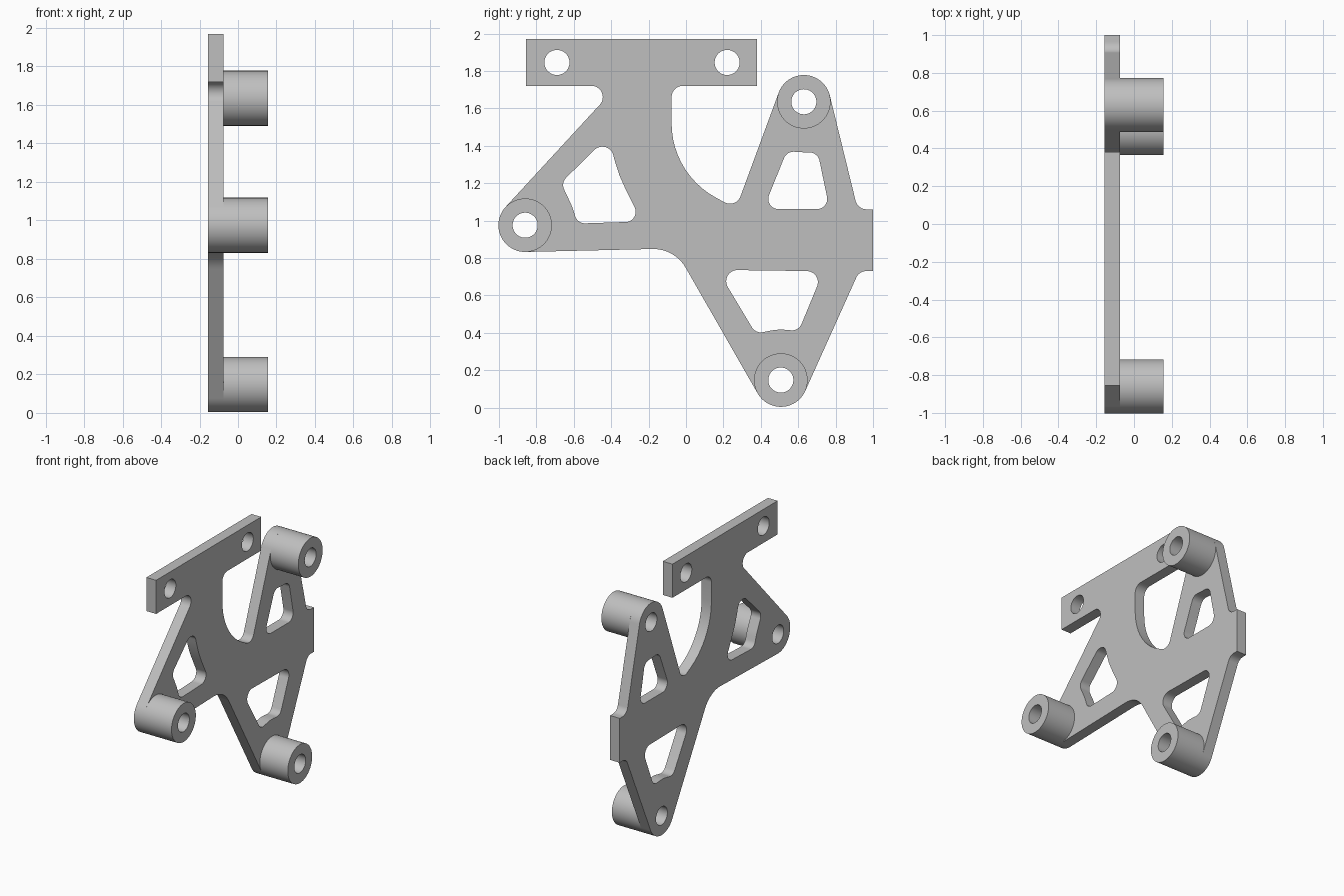
import bpy, bmesh, math
from mathutils import Matrix

cube = bpy.data.objects.get("Cube")
if cube:
    bpy.data.objects.remove(cube, do_unlink=True)

grey = bpy.data.materials.new("plain grey")
grey.use_nodes = True
COLOUR = (0.52, 0.52, 0.52, 1)
grey.diffuse_color = COLOUR
grey.node_tree.nodes["Principled BSDF"].inputs["Base Color"].default_value = COLOUR

BACK, FACE, FRONT = -0.155, -0.075, 0.155      # x levels of plate and bosses
BOSS_R, BORE_R, CLEARANCE = 0.143, 0.067, 0.27
FILLET = 0.06
STEP = math.radians(6)


def belt(discs):
    """Closed outline of tangent lines round discs (y, z, radius), counterclockwise.
    Negative radius: the outline passes the disc on its inner side (concave)."""
    count = len(discs)
    normals = []
    for i, (y, z, r) in enumerate(discs):
        y2, z2, r2 = discs[(i + 1) % count]
        dy, dz = y2 - y, z2 - z
        ratio = max(-1, min(1, (r - r2) / math.hypot(dy, dz)))
        normals.append(math.atan2(dz, dy) - math.acos(ratio))
    points = []
    for i, (y, z, r) in enumerate(discs):
        if r == 0:
            points.append((y, z))
            continue
        start, sign = normals[i - 1], math.copysign(1, r)
        sweep = (sign * (normals[i] - start)) % math.tau
        if sweep > 6:
            sweep = 0
        steps = max(1, math.ceil(sweep / STEP))
        for k in range(steps + 1):
            a = start + sign * sweep * k / steps
            points.append((y + r * math.cos(a), z + r * math.sin(a)))
    return points


def circle(centre, r, sides=64):
    return [(centre[0] + r * math.cos(math.tau * k / sides),
             centre[1] + r * math.sin(math.tau * k / sides)) for k in range(sides)]


def extrude_profile(name, loops, x0, x1):
    """Fill the loops (outline plus holes) and extrude between two x levels."""
    curve = bpy.data.curves.new(name, "CURVE")
    curve.dimensions = "2D"
    curve.fill_mode = "BOTH"
    curve.extrude = (x1 - x0) / 2
    for loop in loops:
        spline = curve.splines.new("POLY")
        spline.points.add(len(loop) - 1)
        for point, (y, z) in zip(spline.points, loop):
            point.co = (y, z, 0, 1)
        spline.use_cyclic_u = True
    obj = bpy.data.objects.new(name, curve)
    bpy.context.collection.objects.link(obj)
    bpy.ops.object.select_all(action="DESELECT")
    obj.select_set(True)
    bpy.context.view_layer.objects.active = obj
    bpy.ops.object.convert(target="MESH")
    obj = bpy.context.view_layer.objects.active
    mesh = obj.data
    # profile plane becomes the y-z plane
    turn = Matrix(((0, 0, 1, (x0 + x1) / 2), (1, 0, 0, 0), (0, 1, 0, 0), (0, 0, 0, 1)))
    mesh.transform(turn)
    bm = bmesh.new()
    bm.from_mesh(mesh)
    bmesh.ops.remove_doubles(bm, verts=bm.verts, dist=0.0002)
    bmesh.ops.recalc_face_normals(bm, faces=bm.faces)
    bm.to_mesh(mesh)
    bm.free()
    mesh.materials.clear()
    mesh.materials.append(grey)
    bpy.ops.object.shade_smooth_by_angle(angle=math.radians(30))
    return obj


# Boss and bolt positions (y, z)
rear_low = (0.507, 0.147)
rear_high = (0.63, 1.635)
front_mid = (-0.86, 0.975)
bosses = {"lower_boss": rear_low, "upper_boss": rear_high, "front_boss": front_mid}
bar_holes = [(-0.69, 1.845), (0.22, 1.845)]
scoop = (0.375, 1.52)                            # centre of the large round cutout

# Plate outline
outline = belt([
    (-0.855, 1.97, 0), (-0.855, 1.72, 0),
    (-0.505, 1.66, -FILLET),
    (*front_mid, BOSS_R),
    (-0.175, 0.648, -0.2),
    (*rear_low, BOSS_R),
    (0.965, 0.67, -FILLET), (1, 0.73, 0), (1, 1.06, 0), (0.965, 1.12, -FILLET),
    (*rear_high, BOSS_R),
    (0.235, 1.15, -FILLET),
    (*scoop, -0.452),
    (-0.017, 1.66, -FILLET),
    (0.38, 1.72, 0), (0.38, 1.97, 0),
])

# Lightening windows, each curving round its neighbouring boss
R = 0.055
front_window = belt([
    (-0.447, 1.335, FILLET), (-0.602, 1.19, R), (*front_mid, -CLEARANCE),
    (-0.54, 1.04, R), (-0.324, 1.047, R), (*scoop, -0.782),
])
upper_window = belt([
    (0.575, 1.313, R), (0.495, 1.116, R), (0.70, 1.116, R),
    (0.66, 1.309, R), (*rear_high, -CLEARANCE),
])
lower_window = belt([
    (0.275, 0.675, FILLET), (0.40, 0.457, R), (*rear_low, -CLEARANCE),
    (0.567, 0.468, R), (0.645, 0.67, FILLET),
])

bores = [circle(c, BORE_R) for c in [*bosses.values(), *bar_holes]]
extrude_profile("bracket_plate",
                [outline, front_window, upper_window, lower_window, *bores], BACK, FACE)

# Tubular bosses standing on the plate
for name, centre in bosses.items():
    extrude_profile(name, [circle(centre, BOSS_R), circle(centre, BORE_R)], FACE, FRONT)
